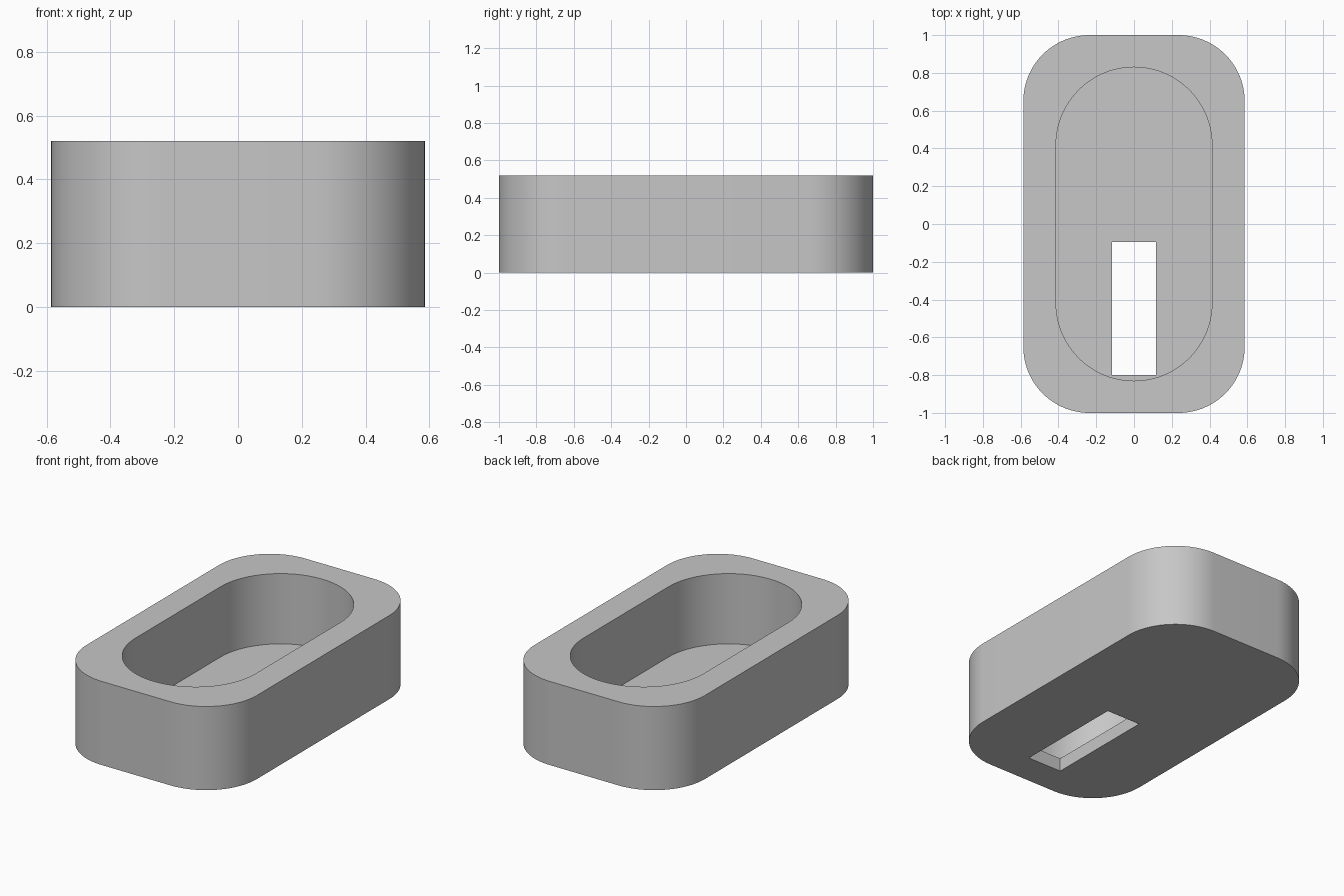
import bpy
import bmesh
from math import cos, sin, pi

if "Cube" in bpy.data.objects:
    bpy.data.objects.remove(bpy.data.objects["Cube"], do_unlink=True)

HEIGHT = 0.52
FLOOR = 0.083
STEPS = 24

grey = bpy.data.materials.new("light grey")
grey.use_nodes = True
colour = (0.57, 0.57, 0.57, 1)
grey.diffuse_color = colour
grey.node_tree.nodes["Principled BSDF"].inputs["Base Color"].default_value = colour


def rounded_outline(half_x, half_y, radius):
    """Counter-clockwise rectangle outline with round corners."""
    points = []
    corners = [(1, 1), (-1, 1), (-1, -1), (1, -1)]
    for quarter, (sx, sy) in enumerate(corners):
        for i in range(STEPS + 1):
            a = (quarter + i / STEPS) * pi / 2
            points.append((sx * (half_x - radius) + radius * cos(a),
                           sy * (half_y - radius) + radius * sin(a)))
    return points


def prism(name, outline, z0, z1):
    """Extrude a flat outline from z0 up to z1."""
    bm = bmesh.new()
    base = bm.faces.new([bm.verts.new((x, y, z0)) for x, y in outline])
    top = bmesh.ops.extrude_face_region(bm, geom=[base])["geom"]
    verts = [v for v in top if isinstance(v, bmesh.types.BMVert)]
    bmesh.ops.translate(bm, verts=verts, vec=(0, 0, z1 - z0))
    bmesh.ops.recalc_face_normals(bm, faces=bm.faces)
    mesh = bpy.data.meshes.new(name)
    bm.to_mesh(mesh)
    bm.free()
    mesh.materials.append(grey)
    obj = bpy.data.objects.new(name, mesh)
    bpy.context.collection.objects.link(obj)
    return obj


def cut(body, cutter):
    """Subtract the cutter from the body and discard the cutter."""
    cutter.hide_render = True
    mod = body.modifiers.new("cut", "BOOLEAN")
    mod.operation = "DIFFERENCE"
    mod.solver = "EXACT"
    mod.object = cutter
    bpy.context.view_layer.objects.active = body
    bpy.ops.object.modifier_apply(modifier=mod.name)
    bpy.data.objects.remove(cutter, do_unlink=True)


# Rounded outer body
body = prism("housing", rounded_outline(0.586, 1.0, 0.35), 0, HEIGHT)

# Deep recess with half-round ends, open at the top
cut(body, prism("recess_cutter", rounded_outline(0.413, 0.83, 0.4125),
                FLOOR, HEIGHT + 0.1))

# Rectangular slot through the floor near the front
slot = [(-0.117, -0.8), (0.117, -0.8), (0.117, -0.095), (-0.117, -0.095)]
cut(body, prism("slot_cutter", slot, -0.1, FLOOR + 0.1))

# Smooth round walls, crisp rims
bpy.ops.object.select_all(action="DESELECT")
body.select_set(True)
bpy.context.view_layer.objects.active = body
bpy.ops.object.shade_smooth_by_angle(angle=pi / 6)
